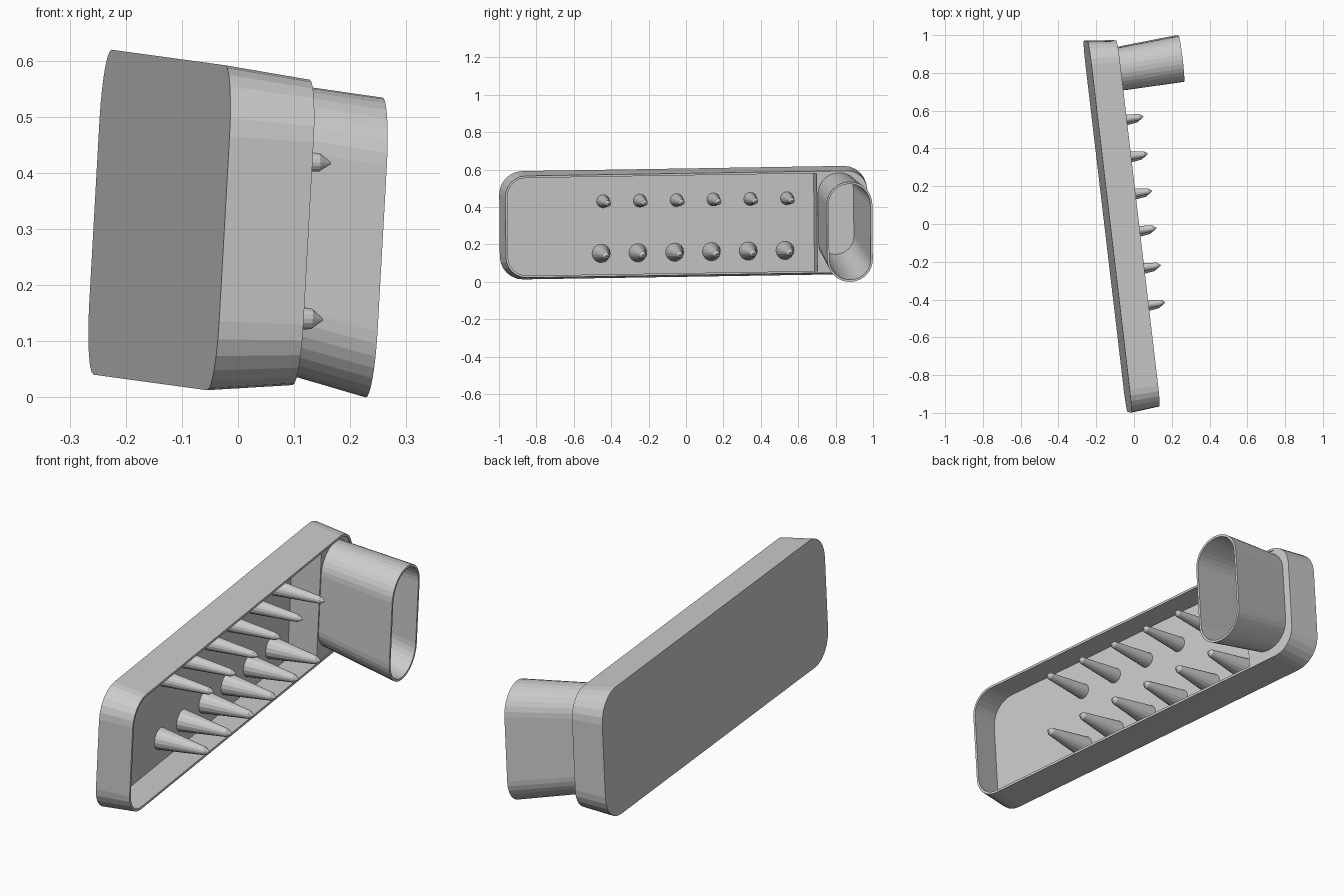
import bpy, bmesh, math
from mathutils import Vector, Matrix

if "Cube" in bpy.data.objects:
    bpy.data.objects.remove(bpy.data.objects["Cube"])

grey = bpy.data.materials.new("plain grey")
grey.diffuse_color = (0.6, 0.6, 0.6, 1)
grey.use_nodes = True
grey.node_tree.nodes["Principled BSDF"].inputs["Base Color"].default_value = grey.diffuse_color

# Slightly tilted frame: D = towards the open side, L = length, H = height
L = Vector((-0.117, 0.993, 0.016)).normalized()
H = Vector((0.055, 0, 1))
H = (H - L * H.dot(L)).normalized()
D = L.cross(H)
C = Vector((-0.14, -0.015, 0.315))
FRAME = Matrix((D, L, H)).transposed()
parts = []


def rounded(d, l, h, width, height, r, seg):
    """Rounded rectangle ring at depth d, centred on (l, h)."""
    pts = []
    for k, (sl, sh) in enumerate(((1, 1), (-1, 1), (-1, -1), (1, -1))):
        for i in range(seg + 1):
            a = math.pi / 2 * (k + i / seg)
            pts.append((d, l + sl * (width / 2 - r) + r * math.cos(a),
                        h + sh * (height / 2 - r) + r * math.sin(a)))
    return pts


def loft(name, rings, cap_start=True, cap_end=True, loop=False):
    """Skin a list of equal rings into one object."""
    bm = bmesh.new()
    vs = [[bm.verts.new(C + FRAME @ Vector(p)) for p in ring] for ring in rings]
    n = len(vs[0])
    pairs = list(zip(vs, vs[1:])) + ([(vs[-1], vs[0])] if loop else [])
    for a, b in pairs:
        for i in range(n):
            j = (i + 1) % n
            bm.faces.new((a[i], a[j], b[j], b[i]))
    if not loop and cap_start:
        bm.faces.new(vs[0][::-1])
    if not loop and cap_end:
        bm.faces.new(vs[-1])
    bmesh.ops.remove_doubles(bm, verts=bm.verts, dist=1e-5)
    bmesh.ops.recalc_face_normals(bm, faces=bm.faces)
    me = bpy.data.meshes.new(name)
    bm.to_mesh(me)
    bm.free()
    me.materials.append(grey)
    ob = bpy.data.objects.new(name, me)
    bpy.context.collection.objects.link(ob)
    parts.append(ob)


# Hollow tray, narrowing a little towards its open side
loft("tray", [rounded(0, 0, 0, 1.98, 0.58, 0.125, 6),
              rounded(0.153, 0, 0, 1.95, 0.545, 0.11, 6),
              rounded(0.153, 0, 0, 1.928, 0.523, 0.10, 6),
              rounded(0.012, 0, 0, 1.956, 0.556, 0.115, 6)])

# Divider wall across the tray
def rect(d, l0, l1, h):
    return [(d, l0, -h), (d, l1, -h), (d, l1, h), (d, l0, h)]

loft("divider", [rect(0.012, 0.702, 0.712, 0.28), rect(0.149, 0.702, 0.712, 0.264)])

# Cover plate between divider and end wall, with an opening for the tube
def tube_ring(d, inset, seg=8):
    t = d / 0.487
    w, h = 0.22 + 0.025 * t - 2 * inset, 0.465 + 0.07 * t - 2 * inset
    return rounded(d, 0.816 + 0.022 * t, 0.042 - 0.078 * t, w, h, w / 2 - 0.002, seg)


def plate_ring(d):
    # square on the divider side, rounded on the far side
    pts = rounded(d, 0.836, 0, 0.264, 0.53, 0.10, 8)
    return [(p[0], 0.704, math.copysign(0.265, p[2])) if 9 <= i < 27 else p
            for i, p in enumerate(pts)]

loft("cover_plate", [plate_ring(0.149), tube_ring(0.149, 0.006),
                     tube_ring(0.141, 0.006), plate_ring(0.141)], loop=True)

# Flared open tube running from the tray floor out through the cover
loft("tube", [tube_ring(0.008, 0), tube_ring(0.487, 0),
              tube_ring(0.487, 0.011), tube_ring(0.008, 0.011)], loop=True)

# Two rows of tapered pegs with pointed tips
def circle(d, l, h, r, n=16):
    return [(d, l + r * math.cos(2 * math.pi * i / n),
             h + r * math.sin(2 * math.pi * i / n)) for i in range(n)]

for row, l0, h, r0, r1 in (("upper", -0.432, 0.122, 0.036, 0.016),
                           ("lower", -0.445, -0.157, 0.05, 0.018)):
    for i in range(6):
        l = l0 + 0.198 * i
        loft(f"{row}_peg_{i + 1}", [circle(0.008, l, h, r0), circle(0.23, l, h, r1),
                                    circle(0.25, l, h, 0.002)])

# Stand on z = 0 and centre in x and y
pts = [v.co for ob in parts for v in ob.data.vertices]
lo = [min(p[k] for p in pts) for k in range(3)]
hi = [max(p[k] for p in pts) for k in range(3)]
shift = Vector((-(lo[0] + hi[0]) / 2, -(lo[1] + hi[1]) / 2, -lo[2]))
for ob in parts:
    ob.data.transform(Matrix.Translation(shift))
